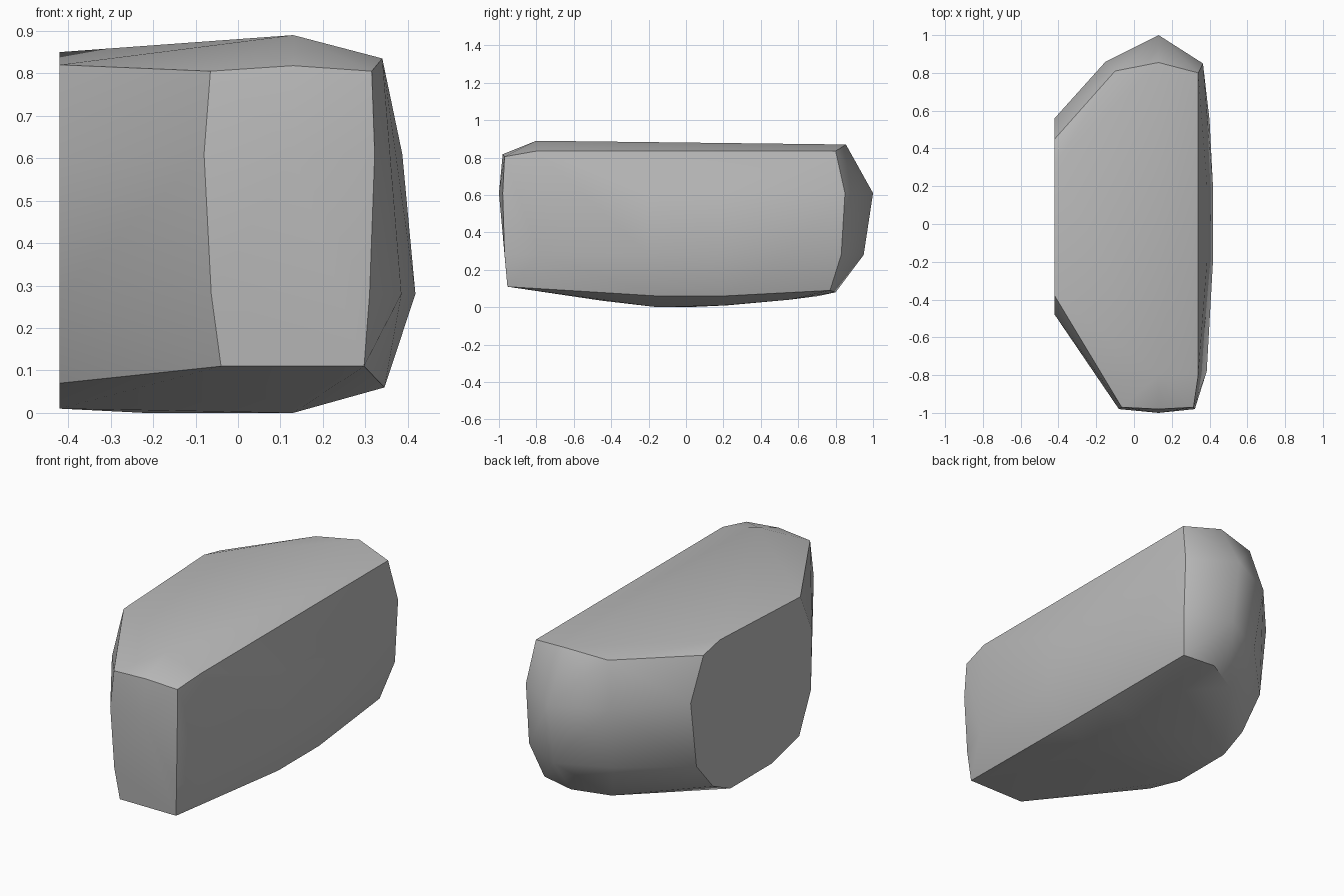
import bpy
import bmesh
import math

default_cube = bpy.data.objects.get("Cube")
if default_cube:
    bpy.data.objects.remove(default_cube, do_unlink=True)


def make_material(name, value):
    material = bpy.data.materials.new(name)
    colour = (value, value, value, 1.0)
    material.diffuse_color = colour
    material.use_nodes = True
    shader = material.node_tree.nodes["Principled BSDF"]
    shader.inputs["Base Color"].default_value = colour
    return material


def make_hull(name, points, material, sharp_angle):
    """Wrap the guide points in a convex shell with soft shading."""
    shell = bmesh.new()
    for point in points:
        shell.verts.new(point)
    bmesh.ops.convex_hull(shell, input=shell.verts[:])
    loose = [vert for vert in shell.verts if not vert.link_faces]
    bmesh.ops.delete(shell, geom=loose, context="VERTS")
    bmesh.ops.dissolve_limit(shell, angle_limit=math.radians(1),
                             verts=shell.verts[:], edges=shell.edges[:])
    bmesh.ops.recalc_face_normals(shell, faces=shell.faces[:])
    mesh = bpy.data.meshes.new(name)
    shell.to_mesh(mesh)
    shell.free()
    mesh.materials.append(material)
    stone = bpy.data.objects.new(name, mesh)
    bpy.context.collection.objects.link(stone)
    bpy.ops.object.select_all(action="DESELECT")
    stone.select_set(True)
    bpy.context.view_layer.objects.active = stone
    bpy.ops.object.shade_smooth_by_angle(angle=math.radians(sharp_angle))
    return stone


# Flat cut side: outline as (y, z) on one plane
cut_x = -0.42
cut_outline = [
    (-0.38, 0.82), (0.31, 0.85), (0.45, 0.82), (0.56, 0.6), (0.51, 0.24),
    (0.37, 0.08), (0.22, 0.01), (-0.13, 0.01), (-0.37, 0.07),
    (-0.47, 0.28), (-0.48, 0.6),
]
cut_side = [(cut_x, y, z) for y, z in cut_outline]

# Narrow front end: left x, right x, y, z of each level
front_levels = [
    (-0.065, 0.315, -0.97, 0.805),
    (-0.08, 0.322, -0.98, 0.61),
    (-0.063, 0.31, -0.97, 0.28),
    (-0.04, 0.297, -0.955, 0.11),
]
front_end = [(x, y, z) for left, right, y, z in front_levels
             for x in (left, right)]
front_end += [(0.13, -0.98, 0.818), (0.13, -1, 0.61)]

# Pointed back end, from top to bottom
back_end = [
    (-0.1, 0.81, 0.845), (0.13, 0.855, 0.87), (0.34, 0.8, 0.835),
    (-0.15, 0.86, 0.61), (0.13, 1, 0.61), (0.365, 0.85, 0.61),
    (-0.13, 0.81, 0.27), (0.13, 0.95, 0.28), (0.36, 0.83, 0.28),
    (-0.05, 0.71, 0.06), (0.13, 0.8, 0.08), (0.31, 0.77, 0.09),
]

# Crest, bulging broad side and rounded underside
crest = [(0.13, -0.8, 0.89), (0.34, -0.8, 0.835)]
broad_side = [
    (0.385, -0.78, 0.28), (0.418, -0.2, 0.28), (0.418, 0.2, 0.28),
    (0.4, 0.55, 0.28), (0.387, -0.2, 0.61), (0.387, 0.2, 0.61),
    (0.345, -0.15, 0.06), (0.345, 0.2, 0.06),
]
underside = [(0.13, -0.45, 0.035), (0.13, -0.15, 0), (0.13, 0.2, 0.01),
             (0.13, 0.55, 0.04), (-0.22, 0, 0)]

grey_stone = make_material("stone grey", 0.5)
make_hull("rock", cut_side + front_end + back_end + crest + broad_side
          + underside, grey_stone, 30)
